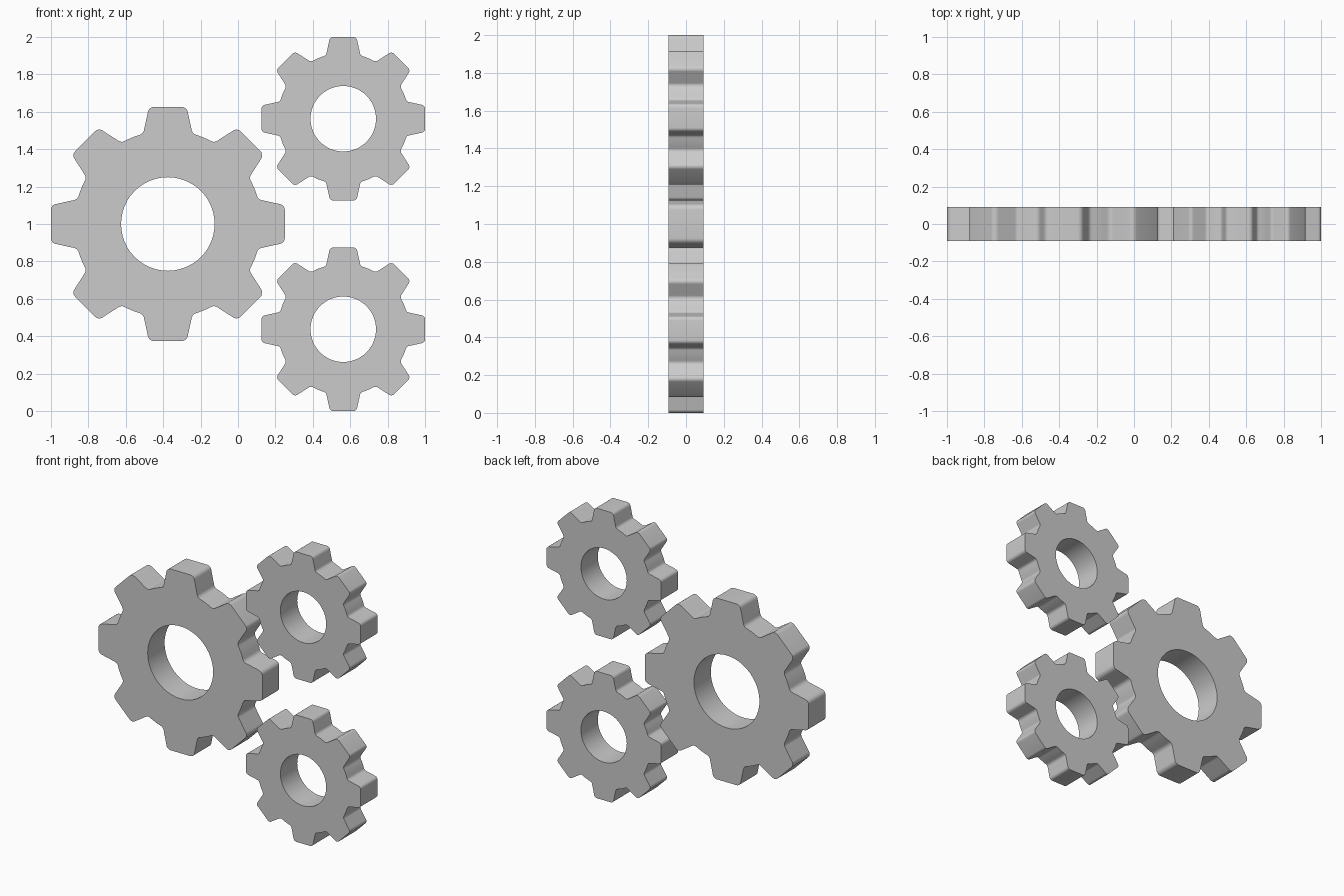
import bpy, bmesh, math
from mathutils import Vector

if "Cube" in bpy.data.objects:
    bpy.data.objects.remove(bpy.data.objects["Cube"])

TEETH = 8
THICK = 0.184


def fillet(prev, corner, nxt, radius, steps=5):
    """Replace a corner with a short arc."""
    a, b = (prev - corner).normalized(), (nxt - corner).normalized()
    half = a.angle(b) / 2
    centre = corner + (a + b).normalized() * (radius / math.sin(half))
    reach = radius / math.tan(half)
    start, end = corner + a * reach - centre, corner + b * reach - centre
    return [centre + start.lerp(end, i / steps).normalized() * radius
            for i in range(steps + 1)]


def polar(radius, degrees):
    t = math.radians(degrees)
    return Vector((radius * math.sin(t), radius * math.cos(t)))


def gear_outline():
    """Unit-radius outline: tapered teeth, rounded tips and roots."""
    tooth = [(Vector((-0.211, 0.772)), 0.05), (Vector((-0.161, 1.0)), 0.05),
             (Vector((0.161, 1.0)), 0.05), (Vector((0.211, 0.772)), 0.05)]
    tooth += [(polar(0.8, d), 0) for d in (19.5, 22.5, 25.5)]
    corners = []
    for k in range(TEETH):
        t = 2 * math.pi * k / TEETH
        c, s = math.cos(t), math.sin(t)
        corners += [(Vector((p.x * c + p.y * s, p.y * c - p.x * s)), r) for p, r in tooth]
    points = []
    for i, (p, r) in enumerate(corners):
        if r:
            points += fillet(corners[i - 1][0], p, corners[(i + 1) % len(corners)][0], r)
        else:
            points.append(p)
    return points


def gear(name, x, z, radius):
    bm = bmesh.new()
    hole = [polar(0.4, 360 * i / 48) for i in range(48)]
    edges = []
    for loop in (gear_outline(), hole):
        vs = [bm.verts.new((p.x * radius, -THICK / 2, p.y * radius)) for p in loop]
        edges += [bm.edges.new((vs[i - 1], vs[i])) for i in range(len(vs))]
    bmesh.ops.triangle_fill(bm, edges=edges, use_beauty=True, normal=(0, -1, 0))
    # Thicken the face into a plate
    out = bmesh.ops.extrude_face_region(bm, geom=bm.faces[:], use_keep_orig=True)
    moved = [g for g in out["geom"] if isinstance(g, bmesh.types.BMVert)]
    bmesh.ops.translate(bm, verts=moved, vec=(0, THICK, 0))
    bmesh.ops.recalc_face_normals(bm, faces=bm.faces[:])
    mesh = bpy.data.meshes.new(name)
    bm.to_mesh(mesh)
    bm.free()
    mesh.shade_smooth()
    mesh.set_sharp_from_angle(angle=math.radians(35))
    obj = bpy.data.objects.new(name, mesh)
    obj.location = (x, 0, z)
    bpy.context.collection.objects.link(obj)


# One large gear and two small ones
gear("large_gear", -0.375, 1.0, 0.625)
gear("small_gear_upper", 0.5625, 1.5625, 0.4375)
gear("small_gear_lower", 0.5625, 0.4375, 0.4375)
